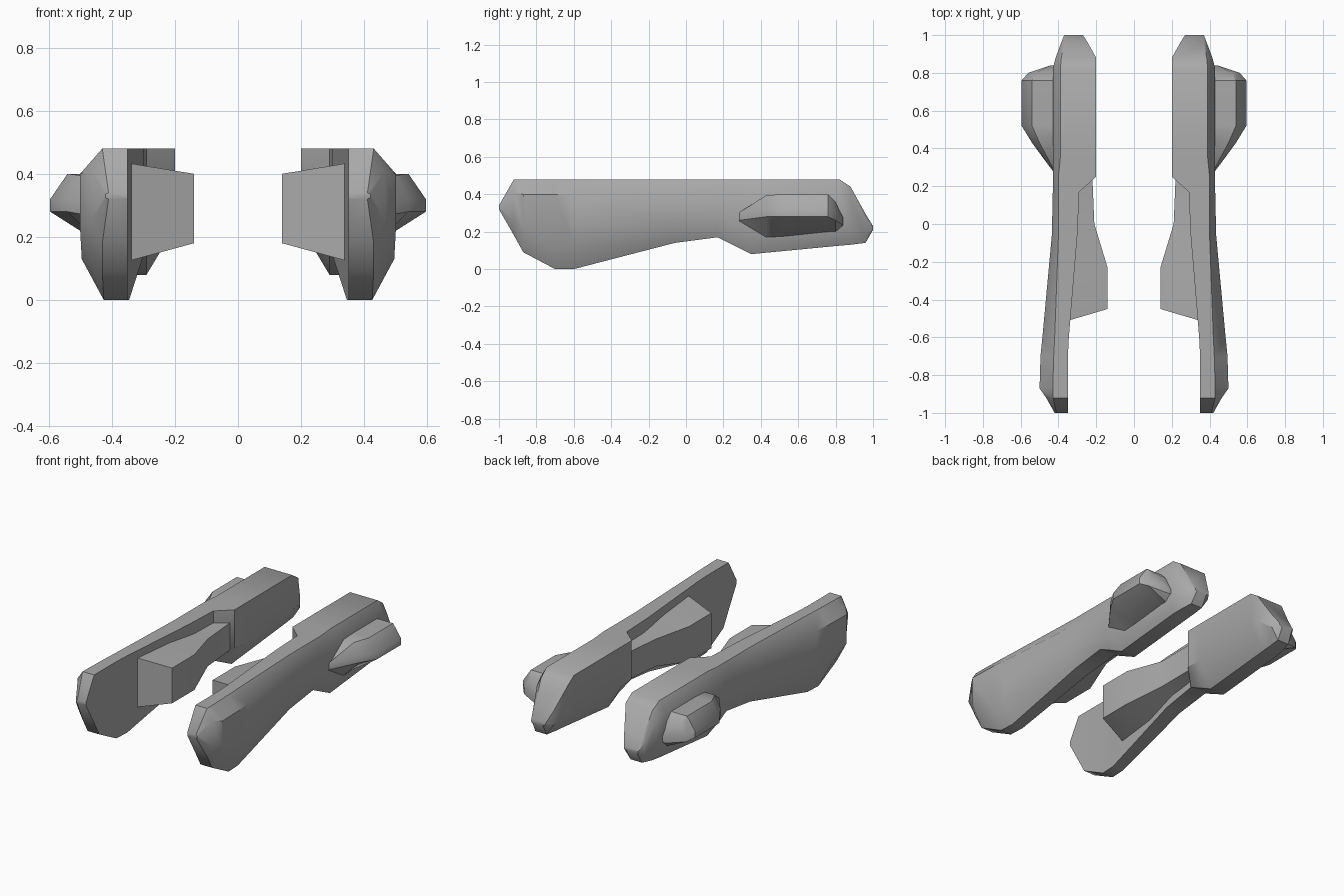
import bpy
import bmesh
import math

default_cube = bpy.data.objects.get("Cube")
if default_cube:
    bpy.data.objects.remove(default_cube, do_unlink=True)

# Single grey material
grey = bpy.data.materials.new("plain grey")
grey.use_nodes = True
grey.diffuse_color = (0.40, 0.40, 0.40, 1)
grey.node_tree.nodes["Principled BSDF"].inputs["Base Color"].default_value = grey.diffuse_color


def loft(name, sections, angle):
    """Skin closed cross-sections (y, [(x, z), ...]) and mirror across x."""
    bm = bmesh.new()
    rings = [[bm.verts.new((x, y, z)) for x, z in points] for y, points in sections]
    for ring, following in zip(rings, rings[1:]):
        count = len(ring)
        for i in range(count):
            j = (i + 1) % count
            bm.faces.new((ring[i], ring[j], following[j], following[i]))
    bm.faces.new(rings[0])
    bm.faces.new(rings[-1])
    bmesh.ops.recalc_face_normals(bm, faces=bm.faces)
    mesh = bpy.data.meshes.new(name)
    bm.to_mesh(mesh)
    bm.free()
    mesh.materials.append(grey)
    obj = bpy.data.objects.new(name, mesh)
    bpy.context.collection.objects.link(obj)
    bpy.ops.object.select_all(action="DESELECT")
    obj.select_set(True)
    bpy.context.view_layer.objects.active = obj
    bpy.ops.object.shade_smooth_by_angle(angle=math.radians(angle))
    obj.modifiers.new("Mirror", "MIRROR").use_axis[0] = True
    return obj


def hull_section(y, inner, keel, shoulder, outer, top, upper, lower, chine, bottom):
    """Flat inner wall, rounded outer wall, chamfer from chine down to keel."""
    return y, [(inner, top), (shoulder, top), (outer, upper), (outer, lower),
               (shoulder, bottom), (keel, bottom), (inner, chine)]


# Long hull with the deeper block at its rear
loft("hull", [
    hull_section(-1.0, .35, .35, .41, .42, .34, .335, .325, .325, .32),
    hull_section(-.92, .35, .35, .43, .465, .48, .41, .25, .28, .18),
    hull_section(-.87, .35, .35, .43, .50, .48, .40, .22, .20, .09),
    hull_section(-.70, .35, .35, .425, .495, .48, .40, .13, .10, 0),
    hull_section(-.60, .345, .345, .42, .485, .48, .40, .13, .10, 0),
    hull_section(-.06, .30, .30, .40, .435, .48, .41, .22, .22, .14),
    hull_section(.17, .29, .29, .40, .43, .48, .41, .24, .24, .17),
    hull_section(.25, .20, .29, .40, .43, .48, .41, .21, .24, .13),
    hull_section(.35, .20, .29, .39, .43, .48, .41, .16, .23, .08),
    hull_section(.82, .20, .29, .39, .43, .48, .41, .20, .26, .125),
    hull_section(.88, .20, .29, .385, .415, .44, .38, .20, .27, .13),
    hull_section(.96, .245, .29, .37, .385, .295, .27, .18, .21, .14),
    hull_section(1.0, .27, .29, .36, .37, .23, .225, .215, .22, .21),
], 35)


def inner_section(y_face, y_base, face, base, low, high, flare):
    """Tapered four-sided section reaching inwards from the hull."""
    return [(base, y_base, low - flare), (face, y_face, low),
            (face, y_face, high), (base, y_base, high + flare * .6)]


# Inner pod, with slanted front end
inner_pod = loft("inner_pod", [
    (y, [(x, z) for x, _, z in inner_section(y, y, *shape)])
    for y, shape in [
        (-.45, (.14, .36, .18, .40, .06)),
        (-.23, (.14, .34, .18, .40, .05)),
        (0, (.21, .33, .22, .39, .03)),
        (.24, (.22, .33, .23, .40, .02)),
    ]
], 35)
for vertex in inner_pod.data.vertices:
    if vertex.co.y < -.4 and vertex.co.x > .3:
        vertex.co.y = -.515


def outer_section(y, ridge, rim, top, middle, bottom):
    """Ridged section reaching outwards from the hull."""
    return y, [(.40, top), (rim, top), (ridge, middle + .02),
               (ridge, middle - .02), (.43, bottom), (.40, bottom)]


# Outer pod
loft("outer_pod", [
    outer_section(.28, .425, .42, .29, .28, .26),
    outer_section(.43, .54, .50, .395, .30, .17),
    outer_section(.52, .595, .54, .40, .30, .175),
    outer_section(.76, .595, .54, .40, .30, .20),
    outer_section(.80, .56, .52, .36, .28, .20),
    outer_section(.84, .44, .43, .27, .255, .24),
], 35)
